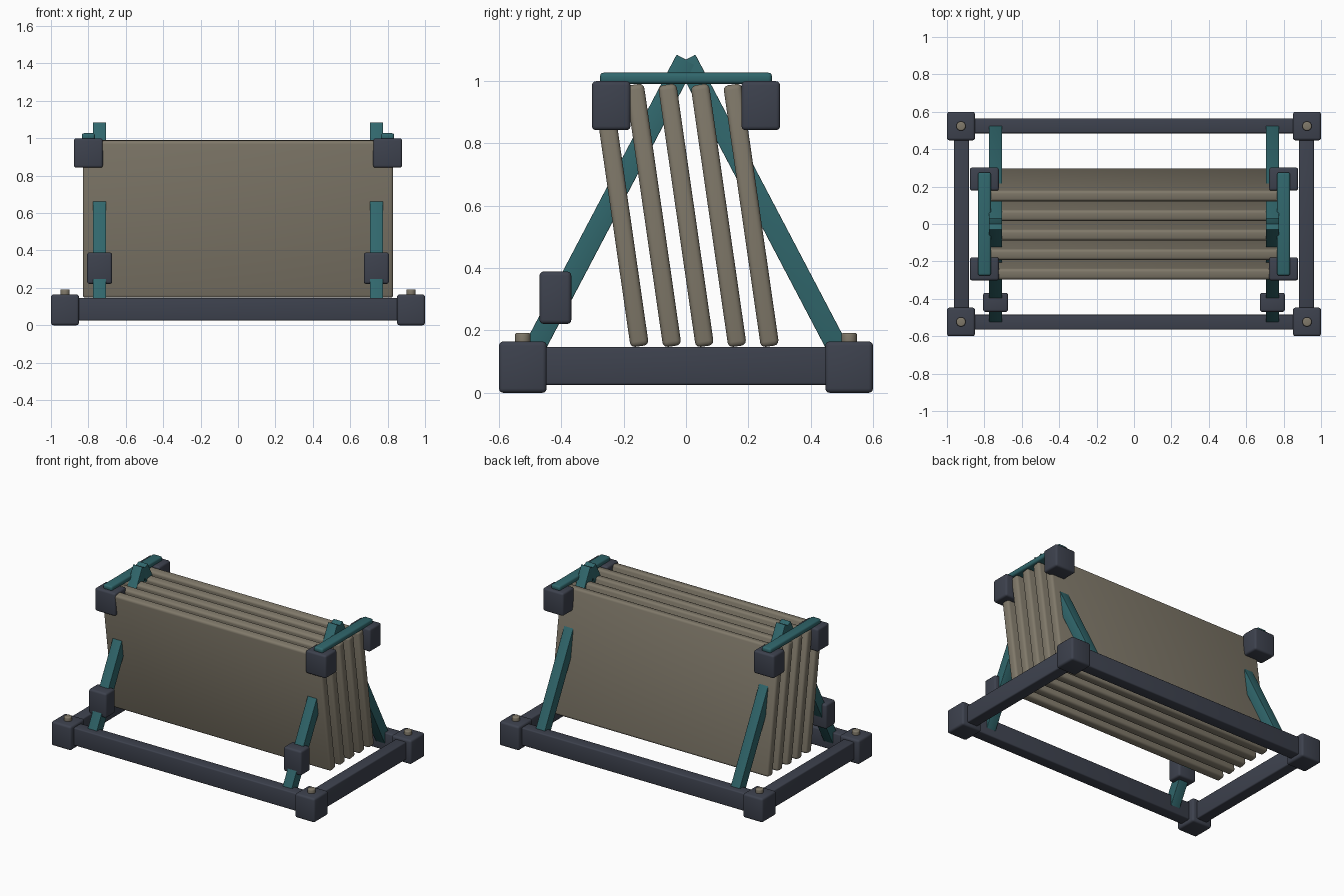
import bpy, bmesh, math
from mathutils import Matrix

if "Cube" in bpy.data.objects:
    bpy.data.objects.remove(bpy.data.objects["Cube"])


def material(name, rgb):
    m = bpy.data.materials.new(name)
    m.diffuse_color = (*rgb, 1)
    m.use_nodes = True
    m.node_tree.nodes["Principled BSDF"].inputs["Base Color"].default_value = m.diffuse_color
    return m


DARK = material("dark slate", (0.047, 0.054, 0.076))
TEAL = material("teal", (0.030, 0.135, 0.150))
TAN = material("warm grey", (0.215, 0.190, 0.143))


def finish(name, bm, loc, rot_x, mat, bevel):
    if bevel:
        edges = [e for e in bm.edges if e.calc_face_angle(0) > math.radians(60)]
        bmesh.ops.bevel(bm, geom=edges, offset=bevel, segments=3,
                        profile=0.5, affect='EDGES')
    me = bpy.data.meshes.new(name)
    bm.to_mesh(me)
    bm.free()
    me.materials.append(mat)
    ob = bpy.data.objects.new(name, me)
    ob.location = loc
    ob.rotation_euler.x = rot_x
    bpy.context.collection.objects.link(ob)
    bpy.ops.object.select_all(action='DESELECT')
    ob.select_set(True)
    bpy.context.view_layer.objects.active = ob
    bpy.ops.object.shade_smooth_by_angle(angle=math.radians(40))
    return ob


def box(name, loc, size, mat, bevel=0.012, rot_x=0.0):
    bm = bmesh.new()
    bmesh.ops.create_cube(bm, size=1, matrix=Matrix.Diagonal((*size, 1)))
    return finish(name, bm, loc, rot_x, mat, bevel)


def peg(name, loc, radius, height):
    bm = bmesh.new()
    bmesh.ops.create_cone(bm, cap_ends=True, segments=24, radius1=radius,
                          radius2=radius, depth=height)
    return finish(name, bm, loc, 0, TAN, 0.007)


# base rails
for s in (-1, 1):
    box("long_base_rail", (0, s * 0.525, 0.086), (1.76, 0.08, 0.122), DARK, 0.008)
    box("side_base_rail", (s * 0.922, 0, 0.086), (0.08, 0.96, 0.122), DARK, 0.008)

for sx in (-1, 1):
    for sy in (-1, 1):
        # corner feet with pegs
        box("corner_block", (sx * 0.925, sy * 0.5235, 0.0825), (0.15, 0.153, 0.165), DARK, 0.014)
        peg("corner_peg", (sx * 0.925, sy * 0.5235, 0.17), 0.025, 0.045)
        # upper corner blocks
        box("top_block", (sx * 0.80, sy * 0.24, 0.921), (0.155, 0.124, 0.157), DARK, 0.013)
        # slanted A-frame struts
        y0, z0, y1, z1 = sy * 0.525, 0.07, 0.0, 1.069
        length = math.hypot(y1 - y0, z1 - z0)
        box("slanted_strut", (sx * 0.74, (y0 + y1) / 2, (z0 + z1) / 2),
            (0.07, 0.068, length), TEAL, 0.003,
            math.atan2(y0 - y1, z1 - z0))
    # top cross bar and front strut clamp
    box("top_bar", (sx * 0.80, 0, 1.009), (0.07, 0.552, 0.036), TEAL, 0.012)
    box("strut_clamp", (sx * 0.74, -0.419, 0.305), (0.134, 0.102, 0.168), DARK, 0.013)

# tilted row of panels
for i in range(5):
    box("tilted_panel", (0, (i - 2) * 0.1045, 0.569), (1.66, 0.059, 0.848), TAN, 0.016,
        math.radians(8.2))
